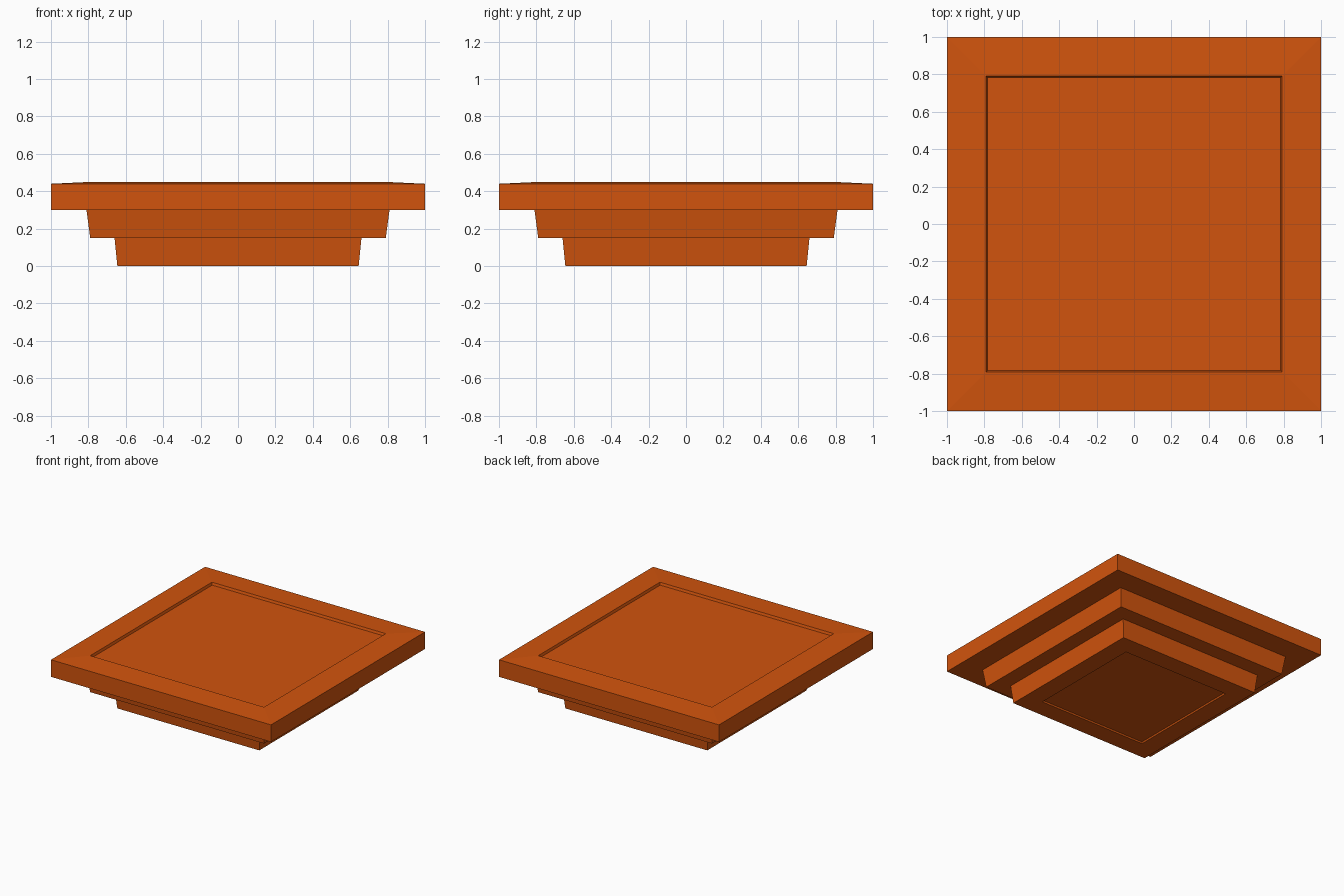
import bpy, bmesh

if "Cube" in bpy.data.objects:
    bpy.data.objects.remove(bpy.data.objects["Cube"])

mat = bpy.data.materials.new("burnt orange")
mat.diffuse_color = (0.64, 0.088, 0.004, 1)
mat.use_nodes = True
mat.node_tree.nodes["Principled BSDF"].inputs["Base Color"].default_value = mat.diffuse_color

# Half-width and height of each square ring, from the underside panel to the top panel
PROFILE = [
    (0.485, 0.012), (0.49, 0.0),                # recessed panel underneath
    (0.645, 0.0), (0.66, 0.15),                 # lower tier
    (0.79, 0.15), (0.81, 0.30),                 # middle tier
    (1.0, 0.30), (1.0, 0.44),                   # top slab
    (0.79, 0.45), (0.783, 0.43),                # sloped rim and recessed top panel
]

bm = bmesh.new()
rings = [[bm.verts.new((sx * h, sy * h, z))
          for sx, sy in ((-1, -1), (1, -1), (1, 1), (-1, 1))]
         for h, z in PROFILE]

# Walls and ledges between neighbouring rings
for a, b in zip(rings, rings[1:]):
    for i in range(4):
        j = (i + 1) % 4
        bm.faces.new((a[i], a[j], b[j], b[i]))

# Flat panels closing both ends
bm.faces.new(rings[0][::-1])
bm.faces.new(rings[-1])
bmesh.ops.recalc_face_normals(bm, faces=bm.faces)

mesh = bpy.data.meshes.new("stepped_slab")
bm.to_mesh(mesh)
bm.free()
mesh.materials.append(mat)
slab = bpy.data.objects.new("stepped_slab", mesh)
bpy.context.collection.objects.link(slab)
